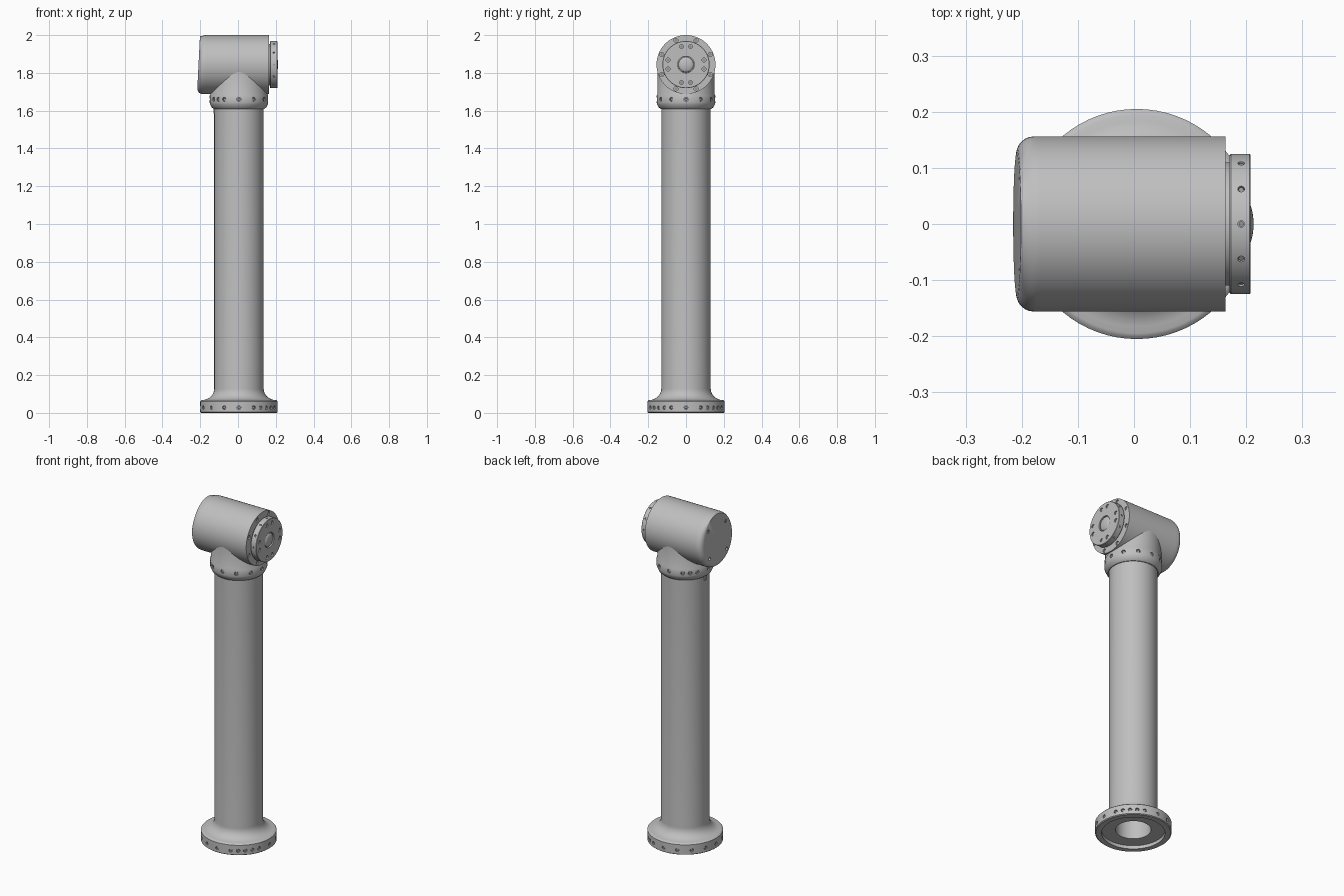
import bpy, bmesh
from math import sin, cos, pi, radians, hypot
from mathutils import Matrix, Vector

cube = bpy.data.objects.get("Cube")
if cube:
    bpy.data.objects.remove(cube, do_unlink=True)

CX = 0.005      # column axis
HZ = 1.844      # height of the head axis
HR = 0.156      # head radius


def material(name, value):
    m = bpy.data.materials.new(name)
    m.use_nodes = True
    col = (value, value, value, 1)
    m.diffuse_color = col
    m.node_tree.nodes["Principled BSDF"].inputs["Base Color"].default_value = col
    return m


GREY = material("light grey metal", 0.52)
DARK = material("dark grey screws", 0.3)
UP = Matrix.Translation((CX, 0, 0))
SIDE = Matrix.Translation((0, 0, HZ)) @ Matrix.Rotation(pi / 2, 4, 'Y')


def finish(bm, name, mat):
    bmesh.ops.recalc_face_normals(bm, faces=bm.faces)
    me = bpy.data.meshes.new(name)
    bm.to_mesh(me)
    bm.free()
    me.materials.append(mat)
    ob = bpy.data.objects.new(name, me)
    bpy.context.collection.objects.link(ob)
    return ob


def activate(ob):
    bpy.ops.object.select_all(action='DESELECT')
    ob.select_set(True)
    bpy.context.view_layer.objects.active = ob


def smooth(ob):
    activate(ob)
    bpy.ops.object.shade_smooth_by_angle(angle=radians(28))


def lathe(name, profile, matrix, steps=72):
    """Revolve (radius, height) points about z, then place the result."""
    bm = bmesh.new()
    vs = [bm.verts.new((r, 0, h)) for r, h in profile]
    es = [bm.edges.new(pair) for pair in zip(vs, vs[1:])]
    bmesh.ops.spin(bm, geom=vs + es, cent=(0, 0, 0), axis=(0, 0, 1),
                   angle=2 * pi, steps=steps, dvec=(0, 0, 0))
    bmesh.ops.remove_doubles(bm, verts=bm.verts, dist=1e-5)
    bm.transform(matrix)
    return finish(bm, name, GREY)


def pegs(name, spots, r, low, high, mat):
    bm = bmesh.new()
    for p, d in spots:
        m = (Matrix.Translation(p + d * (low + high) / 2)
             @ d.to_track_quat('Z', 'Y').to_matrix().to_4x4())
        bmesh.ops.create_cone(bm, cap_ends=True, segments=14, radius1=r,
                              radius2=r, depth=high - low, matrix=m)
    return finish(bm, name, mat)


def fasten(target, name, spots, r, depth):
    """Drill holes into the target and sink a screw in each one."""
    cutter = pegs("cutter", spots, r, -depth, depth, GREY)
    cutter.hide_render = True
    mod = target.modifiers.new("holes", 'BOOLEAN')
    mod.operation = 'DIFFERENCE'
    mod.solver = 'EXACT'
    mod.object = cutter
    activate(target)
    bpy.ops.object.modifier_apply(modifier=mod.name)
    bpy.data.objects.remove(cutter, do_unlink=True)
    smooth(pegs(name, spots, r * 0.75, -depth * 1.1, -depth * 0.35, DARK))


def around_column(r, z, degrees):
    out = []
    for a in map(radians, degrees):
        d = Vector((cos(a), sin(a), 0))
        out.append((Vector((CX, 0, z)) + d * r, d))
    return out


def around_head(r, x, degrees, facing=0):
    """Spots around the head axis, radial or facing along x."""
    out = []
    for a in map(radians, degrees):
        d = Vector((0, cos(a), sin(a)))
        out.append((Vector((x, 0, HZ)) + d * r,
                    Vector((facing, 0, 0)) if facing else d))
    return out


# Column: bored base flange, flared foot and long tube
flare = [(0.131 + 0.064 * (1 - sin(t * pi / 16)), 0.068 + 0.06 * (1 - cos(t * pi / 16)))
         for t in range(9)]
column = lathe("column", [(0, 0.3), (0.095, 0.3), (0.095, 0.02), (0.17, 0.02),
                          (0.17, 0), (0.2, 0), (0.205, 0.004), (0.205, 0.061),
                          (0.2, 0.066)] + flare + [(0.131, 1.63), (0, 1.63)], UP)
base_angles = [i * 22.5 for i in range(16)] + [s + o for s in (45, -45) for o in (-11, 11)]
fasten(column, "base_screws", around_column(0.205, 0.028, base_angles), 0.01, 0.014)
smooth(column)

# Collar and neck joining the tube to the head
neck = lathe("collar_neck", [(0, 1.61), (0.135, 1.61), (0.145, 1.618), (0.153, 1.635),
                             (0.155, 1.642), (0.155, 1.68), (0.151, 1.688),
                             (0.151, 1.838), (0, 1.838)], UP)
fasten(neck, "collar_screws",
       around_column(0.155, 1.66, [i * 30 for i in range(12)] + [135, 225]), 0.011, 0.014)
smooth(neck)

# Head: horizontal drum with a rounded, slightly tilted closed end
F = 0.03
end = [(HR - F + F * sin(t * pi / 12), -0.209 + F * (1 - cos(t * pi / 12))) for t in range(7)]
head = lathe("head", [(0, -0.209)] + end + [(HR, -0.165), (HR, 0.163), (0, 0.163)], SIDE)
for v in head.data.vertices:
    if v.co.x < -0.17:
        dz = v.co.z - HZ
        r = hypot(v.co.y, dz)
        if r > 0.12:
            # the rounding tightens towards the top
            w = max(0, dz / r - 0.5) * 2
            k = 1 + w * (max(r, 0.152) / r - 1)
            v.co.y *= k
            v.co.z = HZ + dz * k
        v.co.x += (v.co.z - HZ) * 0.05
fasten(head, "rim_screws",
       around_head(0.139, 0.163, [22.5 + i * 45 for i in range(8)], 1), 0.011, 0.012)
fasten(head, "end_cover_screws",
       around_head(0.115, -0.209, [45 + i * 90 for i in range(4)], -1), 0.009, 0.014)
smooth(head)

# Output flange with a shallow domed hub
flange = lathe("output_flange", [(0, 0.15), (0.11, 0.15), (0.11, 0.17), (0.122, 0.17),
                                 (0.125, 0.173), (0.125, 0.206), (0.123, 0.208),
                                 (0.044, 0.208), (0.044, 0.198), (0, 0.198)], SIDE)
fasten(flange, "flange_face_screws",
       around_head(0.098, 0.208, [i * 90 + o for i in range(4) for o in (-14, 14)], 1),
       0.011, 0.012)
fasten(flange, "flange_side_screws",
       around_head(0.125, 0.191, [i * 30 for i in range(12)]), 0.006, 0.008)
smooth(flange)
dome = [(0.041 * sin(t * pi / 12), 0.2 + 0.013 * cos(t * pi / 12)) for t in range(7)]
smooth(lathe("hub_dome", dome + [(0.041, 0.197), (0, 0.197)], SIDE, 40))

# Small tab under the collar
bm = bmesh.new()
bmesh.ops.create_cube(bm, size=1, matrix=Matrix.Translation((-0.127, 0, 1.6))
                      @ Matrix.Diagonal((0.008, 0.02, 0.03, 1)))
finish(bm, "collar_tab", GREY)
